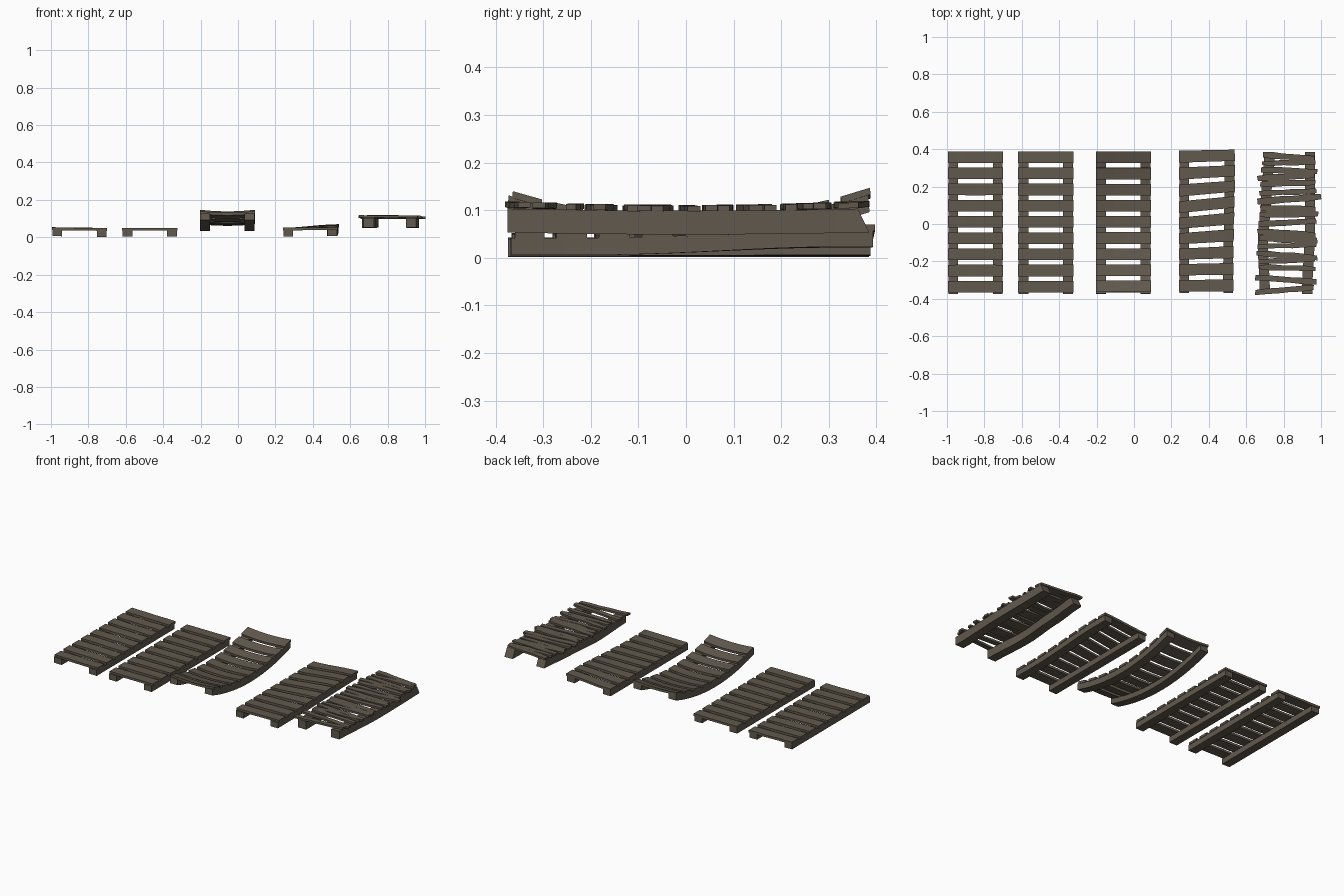
import bpy, math, random
from mathutils import Vector

if "Cube" in bpy.data.objects:
    bpy.data.objects.remove(bpy.data.objects["Cube"])

random.seed(4)
wood = bpy.data.materials.new("weathered_wood")
wood.diffuse_color = (0.12, 0.10, 0.075, 1)
wood.use_nodes = True
wood.node_tree.nodes["Principled BSDF"].inputs["Base Color"].default_value = wood.diffuse_color


def loft(name, sections):
    """Solid from a row of four-cornered cross-sections."""
    verts = [p for s in sections for p in s]
    n = len(sections)
    faces = [(3, 2, 1, 0), tuple(4 * (n - 1) + i for i in range(4))]
    for k in range(n - 1):
        for i in range(4):
            a, b = 4 * k + i, 4 * k + (i + 1) % 4
            faces.append((a, b, b + 4, a + 4))
    me = bpy.data.meshes.new(name)
    me.from_pydata([tuple(v) for v in verts], [], faces)
    me.materials.append(wood)
    ob = bpy.data.objects.new(name, me)
    bpy.context.collection.objects.link(ob)
    # consistent outward normals
    import bmesh
    bm = bmesh.new()
    bm.from_mesh(me)
    bmesh.ops.recalc_face_normals(bm, faces=bm.faces)
    bm.to_mesh(me)
    bm.free()


def smooth(t):
    t = max(0, min(1, t))
    return t * t * (3 - 2 * t)


def table(pts, y):
    """Eased interpolation through (y, value) points."""
    for (a, va), (b, vb) in zip(pts, pts[1:]):
        if y <= b:
            return va + (vb - va) * smooth((y - a) / (b - a))
    return pts[-1][1]


# Deformations: u across, v along, w up -> model space
def worn(u, v, w):
    return Vector((-0.847 + u, v + 0.04 * u * u * math.sin(8 * v), w + 0.004 - 0.015 * u))


def straight(u, v, w):
    return Vector((-0.472 + u, v, w + 0.003))


def sagging(u, v, w):
    s = 2 * 0.42 * v
    dip = 0.4 * u * u - 0.006 if w > 0.03 else 0
    return Vector((-0.057 + u, v - 0.25 * s * (w - 0.02), w + 0.034 + 0.42 * v * v + dip))


def twisted(u, v, w):
    side = smooth((u + 0.147) / 0.294)
    skew = 0.10 * math.exp(-((v - 0.08) / 0.24) ** 2) * u
    lift = 0.004 + side * (0.002 + 0.017 * smooth((v + 0.2) / 0.5))
    return Vector((0.388 + u + 0.004 * math.sin(6 * v) * (u > 0), v + skew + 0.006, w + lift))


# Four plank walkways: two rails with nine cross planks
for label, f in (("worn", worn), ("straight", straight),
                 ("sagging", sagging), ("twisted", twisted)):
    rag = 0.0012 if label == "worn" else 0.0
    for side, u0, u1 in (("left", -0.145, -0.093), ("right", 0.093, 0.145)):
        n = 14
        loft(f"{label}_{side}_rail",
             [[f(u, -0.374 + 0.758 * k / n, w) for u, w in
               ((u0, 0), (u1, 0), (u1, 0.036), (u0, 0.036))] for k in range(n + 1)])
    for i in range(9):
        v = -0.335 + 0.0866 * i
        h = 0.031
        secs = []
        for k in range(7):
            u = -0.1475 + 0.295 * k / 6
            j = random.uniform(-rag, rag)
            secs.append([f(u, v - h, 0.033 + j), f(u, v + h, 0.033 + j),
                         f(u, v + h, 0.047 + j), f(u, v - h, 0.047 + j)])
        loft(f"{label}_plank_{i + 1}", secs)

# Broken walkway: bent rails
left = [(-0.38, 0.672), (-0.1, 0.662), (0.15, 0.68), (0.38, 0.697)]
right = [(-0.38, 0.898), (0.0, 0.914), (0.38, 0.913)]
for side, path in (("left", left), ("right", right)):
    secs = []
    for k in range(13):
        y = -0.375 + 0.748 * k / 12
        x = table(path, y)
        z = 0.049 + 0.03 * y * y
        lean = 0.012 if k == 12 else 0
        secs.append([(x, y + lean, z), (x + 0.055, y + lean, z),
                     (x + 0.055, y - lean, z + 0.05), (x, y - lean, z + 0.05)])
    loft(f"broken_{side}_rail", secs)

# Broken walkway: thin splintered planks (left y, right y, left x, right x)
slats = [(0.37, 0.35, 0.69, 0.965), (0.325, 0.33, 0.685, 0.97), (0.29, 0.28, 0.68, 0.98),
         (0.245, 0.26, 0.66, 0.965), (0.215, 0.22, 0.675, 0.97), (0.165, 0.175, 0.67, 0.975),
         (0.12, 0.145, 0.66, 1.0), (0.085, 0.075, 0.675, 0.97), (0.05, 0.055, 0.67, 0.985),
         (0.0, 0.015, 0.665, 0.975), (-0.04, -0.06, 0.66, 0.97), (-0.075, -0.09, 0.67, 0.98),
         (-0.12, -0.11, 0.66, 0.975), (-0.155, -0.18, 0.655, 0.98), (-0.2, -0.19, 0.665, 0.965),
         (-0.23, -0.24, 0.67, 0.97), (-0.285, -0.31, 0.648, 0.975), (-0.365, -0.34, 0.648, 0.96)]
for i, (y0, y1, x0, x1) in enumerate(slats):
    secs = []
    half = random.uniform(0.014, 0.018)
    for k in range(6):
        t = k / 5
        r = [random.uniform(-0.003, 0.003) for _ in range(4)]
        x, y = x0 + (x1 - x0) * t, y0 + (y1 - y0) * t
        z = 0.1 + 0.06 * y * y + 0.5 * r[0]
        h = half * (0.8 if k in (0, 5) else 1)
        secs.append([(x + r[3], y - h + r[1], z - 0.002), (x - r[3], y + h + r[2], z - 0.002),
                     (x - r[3], y + h + r[2], z + 0.01), (x + r[3], y - h + r[1], z + 0.01)])
    loft(f"broken_plank_{i + 1}", secs)
